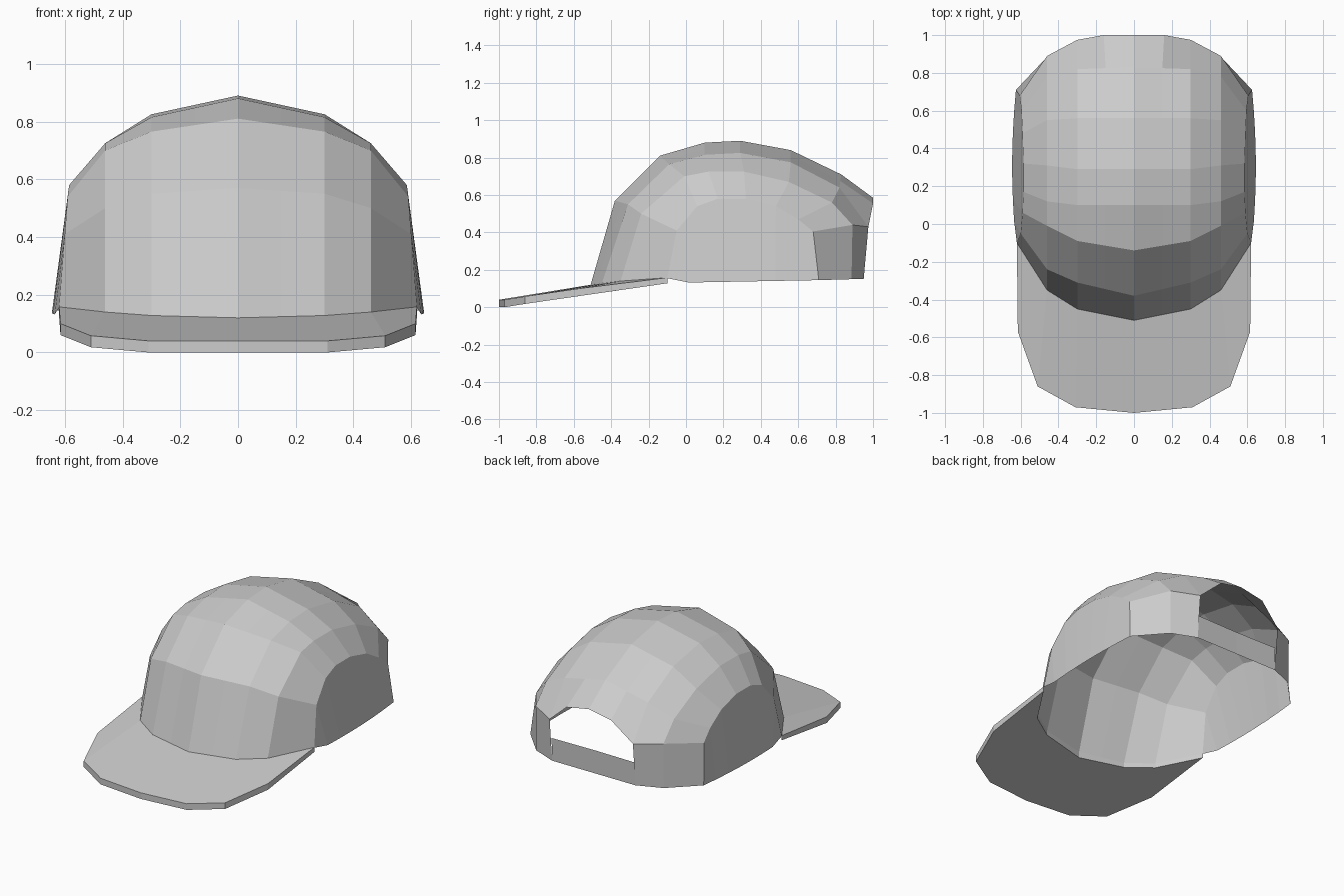
import bpy, bmesh

if "Cube" in bpy.data.objects:
    bpy.data.objects.remove(bpy.data.objects["Cube"])


def build(name, verts, faces):
    """Half mesh on +x, mirrored to the other side, flat shaded."""
    mesh = bpy.data.meshes.new(name)
    mesh.from_pydata(verts, [], faces)
    bm = bmesh.new()
    bm.from_mesh(mesh)
    bmesh.ops.remove_doubles(bm, verts=bm.verts, dist=0.001)
    bmesh.ops.recalc_face_normals(bm, faces=bm.faces)
    bm.to_mesh(mesh)
    bm.free()
    obj = bpy.data.objects.new(name, mesh)
    bpy.context.collection.objects.link(obj)
    mirror = obj.modifiers.new("mirror", "MIRROR")
    mirror.use_clip = True
    return obj


def grid(columns):
    """Vertices and quads joining neighbouring columns of equal length."""
    n = len(columns[0])
    verts = [p for col in columns for p in col]
    faces = [(c * n + r, (c + 1) * n + r, (c + 1) * n + r + 1, c * n + r + 1)
             for c in range(len(columns) - 1) for r in range(n - 1)]
    return verts, faces


# Crown: front-to-back (y, z) profiles, from the centre line out to the side
centre = [(-.51, .12), (-.38, .57), (-.14, .81), (.10, .88),
          (.29, .89), (.56, .84), (.83, .71), (1.0, .585)]
inner = [(-.45, .128), (-.31, .55), (-.09, .765), (.10, .815),
         (.29, .825), (.56, .775), (.82, .64), (.975, .43)]
outer = [(-.35, .14), (-.24, .50), (-.01, .70), (.12, .725),
         (.31, .725), (.55, .67), (.78, .56), (.89, .44)]
side = [(-.10, .155), (-.05, .41), (.06, .54), (.17, .58),
        (.32, .58), (.48, .54), (.60, .47), (.68, .405)]
side_x = [.62, .60, .59, .585, .585, .59, .595, .605]

c0 = [(0, y, z) for y, z in centre]
c2 = [(.30, y, z) for y, z in inner]
c1 = [tuple((a + b) / 2 for a, b in zip(p, q)) for p, q in zip(c0, c2)]
c1[-1] = (.16, 1.0, .555)
c3 = [(.46, y, z) for y, z in outer]
c4 = [(x, y, z) for x, (y, z) in zip(side_x, side)]

# Lower rim of the side panel, bulging outward in the middle
c5 = [c4[0]]
for i in range(1, 8):
    t = i / 7
    c5.append((.645 - .02 * (2 * t - 1) ** 2, -.10 + .81 * t,
               .13 + .015 * t))
build("crown", *grid([c0, c1, c2, c3, c4, c5]))

# Back panels beside the opening
panel = [[c4[-1], c5[-1]],
         [c3[-1], (.46, .885, .15)],
         [c2[-1], (.30, .95, .15)]]
build("back_panel", *grid(panel))

# Adjuster strap across the opening
build("strap", *grid([[(0, .95, .15), (0, .95, .30)],
                      [(.30, .95, .15), (.30, .955, .30)]]))

# Visor: slab between the crown's front rim and the outer outline
rim = [c0[0], c2[0], c3[0], c4[0]]
edge = [(0, -1.0, .04), (.31, -.97, .04), (.51, -.86, .058),
        (.615, -.57, .10), (.62, -.10, .158)]
top = rim[:3] + [(.62, -.10, .158)] + edge[3::-1]
n = len(top)
bottom = [(x, y, z - (.04 if y < -.5 else .03)) for x, y, z in top]
faces = [(0, 1, 6, 7), (1, 2, 5, 6), (2, 3, 4, 5)]
faces += [tuple(i + n for i in reversed(f)) for f in faces]
faces += [(i, i + 1, i + 1 + n, i + n) for i in range(n - 1)]
build("visor", top + bottom, faces)
